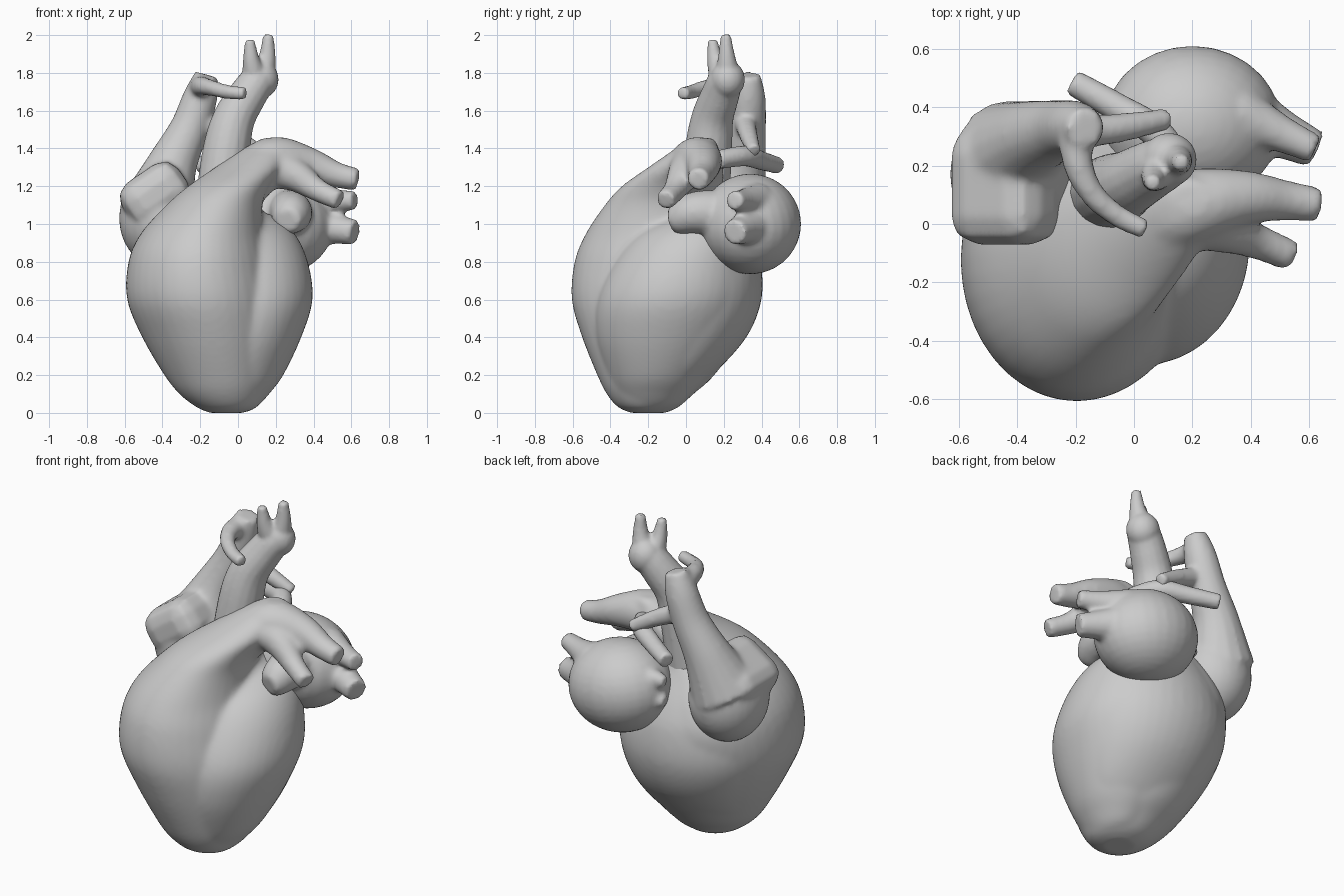
import bpy, bmesh
from math import sin, cos, pi
from mathutils import Vector, Matrix

if "Cube" in bpy.data.objects:
    bpy.data.objects.remove(bpy.data.objects["Cube"])


def smooth_path(pts, steps=5):
    """Catmull-Rom interpolation of equal-length tuples."""
    p = [pts[0]] + list(pts) + [pts[-1]]
    out = []
    for i in range(1, len(p) - 2):
        for s in range(steps):
            t = s / steps
            out.append([0.5 * (2 * b + (c - a) * t + (2 * a - 5 * b + 4 * c - d) * t * t
                               + (3 * b - a - 3 * c + d) * t ** 3)
                        for a, b, c, d in zip(p[i - 1], p[i], p[i + 1], p[i + 2])])
    return out + [list(pts[-1])]


def skin(bm, rings):
    """Join closed rings of points into a capped shell."""
    rows = [[bm.verts.new(co) for co in r] for r in rings]
    n = len(rows[0])
    for a, b in zip(rows, rows[1:]):
        for i in range(n):
            j = (i + 1) % n
            bm.faces.new((a[i], a[j], b[j], b[i]))
    bm.faces.new(rows[0][::-1])
    bm.faces.new(rows[-1])


def loft(bm, sections, n=40):
    """Stack of ellipses: z, centre x, centre y, radius x, radius y."""
    skin(bm, [[(cx + rx * cos(2 * pi * i / n), cy + ry * sin(2 * pi * i / n), z)
               for i in range(n)] for z, cx, cy, rx, ry in smooth_path(sections)])


def tube(bm, pts, n=16):
    """Vessel through points x, y, z, radius."""
    path = smooth_path(pts)
    pos = [Vector(p[:3]) for p in path]
    rings = []
    side = None
    for k, p in enumerate(pos):
        d = (pos[min(k + 1, len(pos) - 1)] - pos[max(k - 1, 0)]).normalized()
        side = d.orthogonal() if side is None else side - d * side.dot(d)
        side.normalize()
        up = d.cross(side)
        rings.append([p + path[k][3] * (side * cos(2 * pi * i / n) + up * sin(2 * pi * i / n))
                      for i in range(n)])
    skin(bm, rings)


def blob(bm, centre, radii, tilt=0.0):
    m = Matrix.Translation(centre) @ Matrix.Rotation(tilt, 4, 'Y') @ Matrix.Diagonal((*radii, 1))
    bmesh.ops.create_uvsphere(bm, u_segments=28, v_segments=18, radius=1, matrix=m)


def block(bm, centre, size, tilt, bevel):
    m = Matrix.Translation(centre) @ Matrix.Rotation(tilt, 4, 'Y') @ Matrix.Diagonal((*size, 1))
    vs = bmesh.ops.create_cube(bm, size=1, matrix=m)["verts"]
    edges = list({e for v in vs for e in v.link_edges})
    bmesh.ops.bevel(bm, geom=edges, offset=bevel, segments=2, profile=0.5, affect='EDGES')


def fuse(name, bm, voxel=0.015, rounds=5):
    """Merge overlapping shells into one soft skin."""
    bmesh.ops.recalc_face_normals(bm, faces=bm.faces)
    me = bpy.data.meshes.new(name)
    bm.to_mesh(me)
    bm.free()
    ob = bpy.data.objects.new(name, me)
    bpy.context.collection.objects.link(ob)
    r = ob.modifiers.new("merge", 'REMESH')
    r.mode = 'VOXEL'
    r.voxel_size = voxel
    r.use_smooth_shade = True
    s = ob.modifiers.new("soften", 'SMOOTH')
    s.factor = 0.5
    s.iterations = rounds


# Right ventricle rising into the pulmonary trunk
bm = bmesh.new()
loft(bm, [(0.0, -.06, -.2, .09, .09), (.03, -.06, -.2, .16, .16), (.1, -.08, -.19, .23, .23),
          (.2, -.1, -.16, .29, .31), (.4, -.145, -.13, .362, .42), (.6, -.19, -.13, .397, .475),
          (.8, -.205, -.11, .375, .48), (.95, -.19, -.1, .325, .43), (1.1, -.125, -.09, .255, .34),
          (1.2, -.05, -.07, .215, .27), (1.3, .06, 0, .18, .2), (1.4, .15, .06, .12, .115),
          (1.455, .19, .09, .06, .06)])
# Left ventricle
loft(bm, [(.01, 0, -.19, .06, .06), (.04, 0, -.18, .11, .14), (.1, 0, -.17, .165, .2),
          (.2, 0, -.15, .24, .27), (.4, .03, -.11, .305, .365), (.6, .05, -.07, .345, .4),
          (.8, .05, -.02, .32, .36), (.95, .05, .04, .25, .29), (1.05, .05, .1, .14, .15)])
# Rounded back wall bridging both ventricles
loft(bm, [(.05, -.05, -.15, .12, .1), (.2, -.07, -.08, .29, .22), (.4, -.08, -.02, .39, .34),
          (.6, -.09, .03, .44, .37), (.8, -.09, .04, .43, .355), (.95, -.1, .05, .36, .29),
          (1.1, -.1, .05, .2, .2)])
# Left pulmonary branches
tube(bm, [(.0, -.05, 1.15, .12), (.12, .02, 1.29, .13), (.22, .065, 1.335, .128),
          (.38, .09, 1.31, .095), (.52, .08, 1.26, .07), (.635, .065, 1.235, .06)])
tube(bm, [(.16, .03, 1.31, .12), (.3, -.01, 1.26, .09), (.42, -.06, 1.18, .062), (.54, -.11, 1.125, .055)])
fuse("ventricles_and_pulmonary_trunk", bm, 0.016, 9)

# Right pulmonary artery passing behind the aorta
bm = bmesh.new()
tube(bm, [(.17, .17, 1.34, .05), (.08, .31, 1.36, .055), (-.06, .4, 1.335, .05), (-.21, .485, 1.31, .045)])
fuse("right_pulmonary_artery", bm, 0.012, 3)

# Left atrium, auricle and pulmonary veins
bm = bmesh.new()
blob(bm, (.2, .34, 1.0), (.305, .27, .265), .15)
tube(bm, [(.26, -.08, 1.02, .06), (.27, -.04, 1.03, .09), (.28, .06, 1.06, .115), (.25, .25, 1.05, .13)])
for z0, z1, r in ((1.0, .955, .066), (1.12, 1.125, .05)):
    tube(bm, [(.36, .37, z0, r * 2), (.5, .31, (z0 + z1) / 2, r * 1.3), (.62, .255, z1, r)])
    tube(bm, [(.1, .38, z0, .08), (-.04, .38, z0, .055), (-.12, .37, z0 - .01, .035)])
fuse("left_atrium_and_veins", bm, 0.015, 5)

# Right atrium and upper vena cava with its side branches
bm = bmesh.new()
blob(bm, (-.41, .17, 1.03), (.22, .24, .26))
block(bm, (-.44, .13, 1.155), (.36, .4, .27), -.6, .09)
tube(bm, [(-.42, .23, 1.1, .2), (-.35, .29, 1.31, .135), (-.26, .32, 1.5, .105),
          (-.2, .33, 1.67, .092), (-.165, .33, 1.79, .065)])
tube(bm, [(-.2, .32, 1.72, .065), (-.19, .2, 1.73, .052), (-.14, .1, 1.72, .043),
          (-.06, .03, 1.7, .039), (.04, -.02, 1.69, .036)])
tube(bm, [(-.22, .31, 1.55, .06), (-.04, .33, 1.47, .05), (.115, .36, 1.385, .038)])
fuse("right_atrium_and_vena_cava", bm, 0.014, 9)

# Aorta with two upper branches
bm = bmesh.new()
tube(bm, [(-.1, .1, 1.1, .13), (-.06, .12, 1.4, .125), (-.02, .14, 1.56, .112),
          (.05, .18, 1.68, .102), (.11, .21, 1.77, .09), (.13, .22, 1.83, .06)])
blob(bm, (.12, .22, 1.765), (.095, .092, .1))
tube(bm, [(.09, .19, 1.77, .07), (.07, .155, 1.87, .045), (.063, .14, 1.975, .025)])
tube(bm, [(.13, .22, 1.78, .07), (.155, .215, 1.89, .045), (.16, .21, 2.003, .027)])
fuse("aorta", bm, 0.012, 3)
